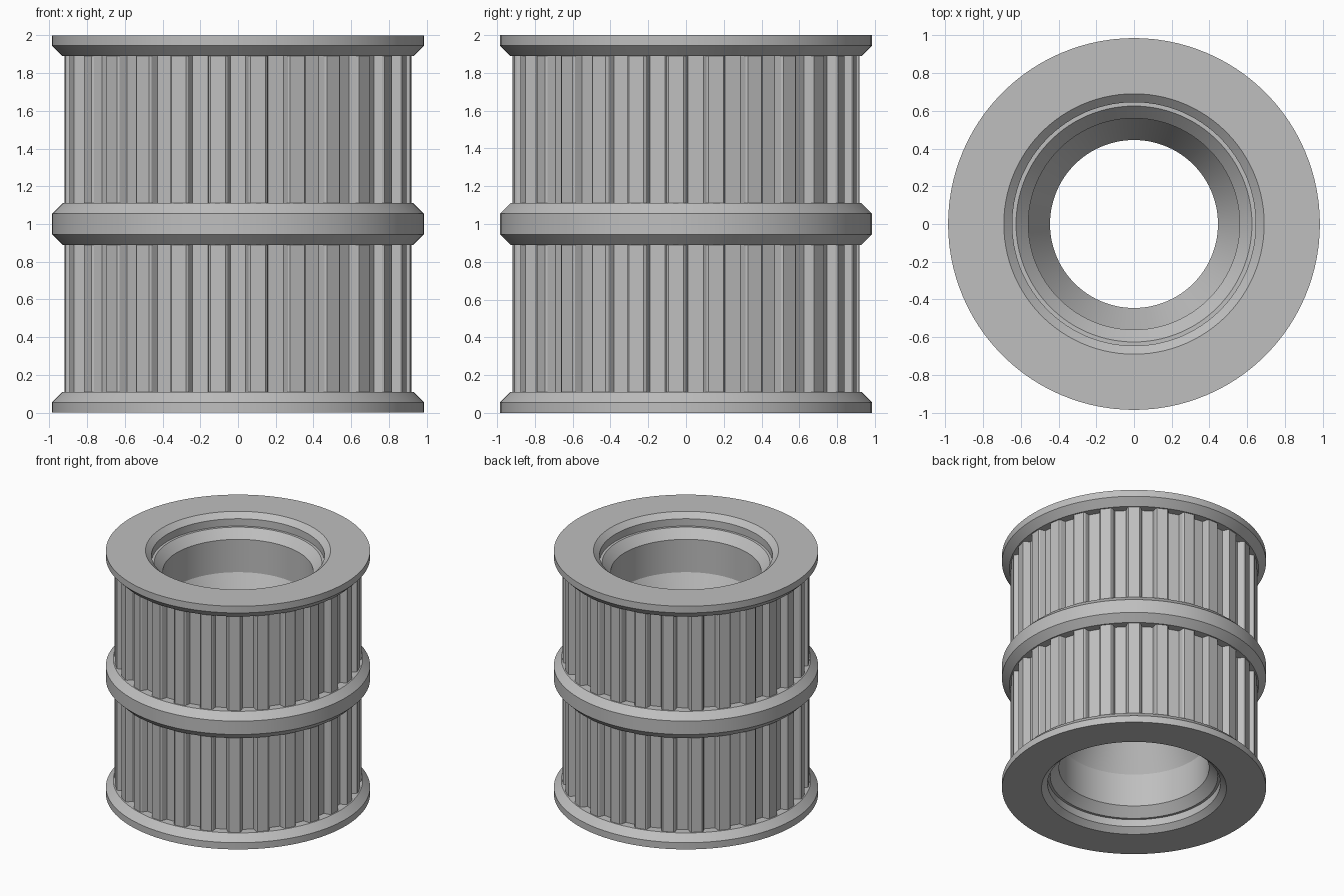
import bpy
import math
from math import cos, sin, radians

cube = bpy.data.objects.get("Cube")
if cube:
    bpy.data.objects.remove(cube, do_unlink=True)

SEGMENTS = 108
TEETH = 27
HEIGHT = 2.0
FLANGE_R, RIM_R, ROOT_R = 0.985, 0.93, 0.86
TOOTH_R, GROOVE_DEPTH = 0.92, 0.052

metal = bpy.data.materials.new("grey_metal")
metal.use_nodes = True
colour = (0.52, 0.52, 0.52, 1)
metal.diffuse_color = colour
metal.node_tree.nodes["Principled BSDF"].inputs["Base Color"].default_value = colour


def skin(name, loops):
    """Join a stack of closed counter-clockwise loops with quads."""
    n = len(loops[0])
    verts = [p for loop in loops for p in loop]
    faces = []
    for j in range(len(loops) - 1):
        for i in range(n):
            k = (i + 1) % n
            faces.append((j * n + i, j * n + k, (j + 1) * n + k, (j + 1) * n + i))
    mesh = bpy.data.meshes.new(name)
    mesh.from_pydata(verts, [], faces)
    mesh.materials.append(metal)
    obj = bpy.data.objects.new(name, mesh)
    bpy.context.collection.objects.link(obj)
    bpy.ops.object.select_all(action='DESELECT')
    obj.select_set(True)
    bpy.context.view_layer.objects.active = obj
    bpy.ops.object.shade_smooth_by_angle(angle=radians(15))
    return obj


def revolve(name, profile):
    """Spin a radius/height profile around the z axis."""
    angles = [math.tau * i / SEGMENTS for i in range(SEGMENTS)]
    return skin(name, [[(r * cos(a), r * sin(a), z) for a in angles] for r, z in profile])


def flip(profile):
    """Mirror a profile top to bottom, keeping its direction of travel."""
    return [(r, HEIGHT - z) for r, z in reversed(profile)]


# Sleeve: end flanges joined by the stepped bore with a narrow waist
upper = [(ROOT_R, 1.89), (RIM_R, 1.89), (FLANGE_R, 1.945), (FLANGE_R, HEIGHT),
         (0.69, HEIGHT), (0.645, 1.96), (0.645, 1.90), (0.625, 1.90),
         (0.56, 1.83), (0.56, 1.56), (0.445, 1.34)]
revolve("flanged_sleeve", upper + flip(upper))

# Middle flange between the two belt tracks
lower = [(ROOT_R, 0.89), (RIM_R, 0.89), (FLANGE_R, 0.945)]
revolve("middle_flange", lower + flip(lower))

# Toothed belt tracks: trapezoid grooves cut around the rim, one facing front
groove = [(-0.067, 0.0), (-0.056, 0.009), (-0.041, GROOVE_DEPTH)]
groove += [(-x, d) for x, d in reversed(groove)]


def tooth_loop(z):
    loop = []
    for t in range(TEETH):
        a = math.tau * t / TEETH
        for x, depth in groove:
            y = depth - math.sqrt(TOOTH_R ** 2 - x ** 2)
            loop.append((x * cos(a) - y * sin(a), x * sin(a) + y * cos(a), z))
    return loop


for name, z0, z1 in (("lower_teeth", 0.11, 0.89), ("upper_teeth", 1.11, 1.89)):
    skin(name, [tooth_loop(z0), tooth_loop(z1)])
